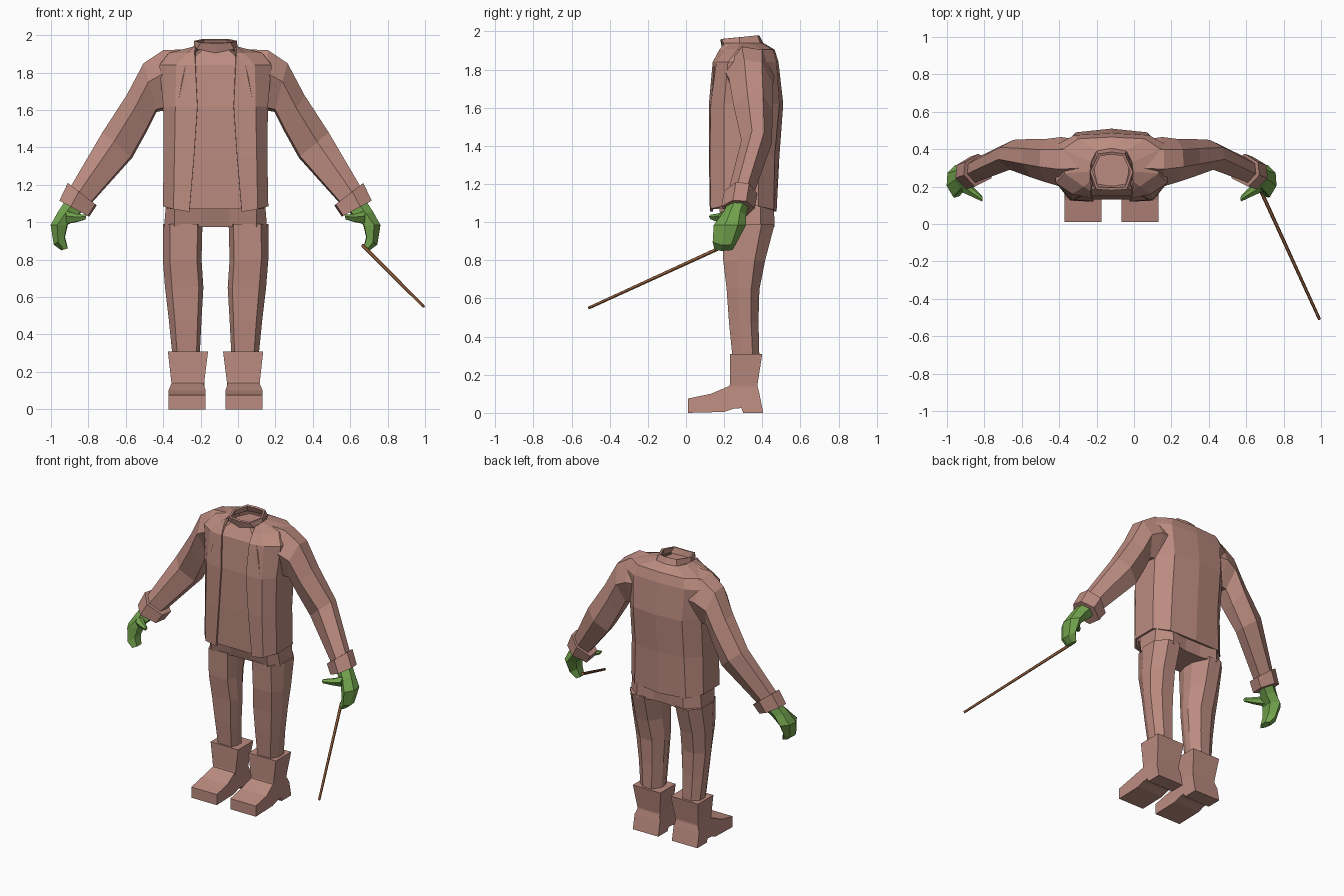
import bpy, bmesh, math
from mathutils import Vector

if "Cube" in bpy.data.objects:
    bpy.data.objects.remove(bpy.data.objects["Cube"])

CX = -0.12  # body centre line


def material(name, rgb):
    m = bpy.data.materials.new(name)
    m.diffuse_color = (*rgb, 1)
    m.use_nodes = True
    m.node_tree.nodes["Principled BSDF"].inputs["Base Color"].default_value = m.diffuse_color
    return m


CLOTH = material("dusty rose cloth", (0.50, 0.26, 0.215))
GREEN = material("leaf green skin", (0.17, 0.37, 0.075))
WOOD = material("brown wood", (0.38, 0.15, 0.06))


def loft(name, rings, mat, closed=True, mirror=True, thickness=0, merge=False):
    """Skin a list of point rings; closed rings get end caps."""
    bm = bmesh.new()
    rows = [[bm.verts.new(p) for p in r] for r in rings]
    n = len(rows[0])
    for a, b in zip(rows, rows[1:]):
        for i in range(n if closed else n - 1):
            j = (i + 1) % n
            bm.faces.new((a[i], a[j], b[j], b[i]))
    if closed:
        bm.faces.new(rows[0])
        bm.faces.new(rows[-1])
        bmesh.ops.recalc_face_normals(bm, faces=bm.faces)
    me = bpy.data.meshes.new(name)
    bm.to_mesh(me)
    bm.free()
    me.materials.append(mat)
    ob = bpy.data.objects.new(name, me)
    bpy.context.collection.objects.link(ob)
    if mirror:
        ob.location.x = CX
        m = ob.modifiers.new("mirror", 'MIRROR')
        m.use_mirror_merge = merge
        m.merge_threshold = 0.0005
    if thickness:
        s = ob.modifiers.new("thickness", 'SOLIDIFY')
        s.thickness = thickness
        s.offset = -1
    return ob


def level(z, pts):
    return [(x, y, z) for x, y in pts]


def limb_ring(top, bot, y0, y1, grow=0.0):
    """Six-sided section between an upper and a lower (x, z) point."""
    shape = [(1, .35), (.62, 0), (.05, .25), (0, .75), (.5, 1), (.95, .75)]
    out = []
    for t, s in shape:
        t = .5 + (t - .5) * (1 + grow)
        s = .5 + (s - .5) * (1 + grow)
        out.append((bot[0] + (top[0] - bot[0]) * t, y0 + (y1 - y0) * s,
                    bot[1] + (top[1] - bot[1]) * t))
    return out


# Open jacket, from front edge round to centre back
jacket = [
    level(1.07, [(.14, .125), (.225, .13), (.282, .20), (.282, .38), (.2, .46), (0, .475)]),
    level(1.35, [(.115, .12), (.22, .125), (.277, .20), (.277, .38), (.19, .465), (0, .49)]),
    level(1.62, [(.097, .12), (.215, .13), (.28, .20), (.28, .40), (.19, .49), (0, .51)]),
    level(1.84, [(.108, .14), (.21, .16), (.30, .22), (.30, .42), (.2, .475), (0, .485)]),
    level(1.905, [(.112, .175), (.15, .20), (.25, .27), (.26, .40), (.18, .455), (0, .465)]),
    level(1.94, [(.11, .205), (.115, .23), (.115, .28), (.11, .33), (.08, .39), (0, .405)]),
]
# Hem drops at the front edge and rises at the side
jacket[0] = [(x, y, z) for (x, y, _), z in
             zip(jacket[0], (1.055, 1.07, 1.085, 1.085, 1.065, 1.055))]
loft("jacket", jacket, CLOTH, closed=False, thickness=.015, merge=True)


# Shirt under the jacket
def shirt_ring(z, w, f, b):
    half = [(w * .8, f), (w, f + .07), (w, b - .08), (w * .6, b)]
    return level(z, half + [(-x, y) for x, y in reversed(half)])


shirt = loft("shirt", [shirt_ring(1.07, .26, .137, .45), shirt_ring(1.35, .255, .13, .46),
                       shirt_ring(1.62, .255, .13, .48), shirt_ring(1.84, .20, .15, .455),
                       shirt_ring(1.92, .09, .20, .38)], CLOTH, mirror=False)
shirt.location.x = CX

# Standing collar
loft("collar", [
    [(0, .19, 1.905), (.10, .205, 1.925), (.117, .28, 1.935), (.08, .39, 1.94), (0, .405, 1.94)],
    [(0, .18, 1.955), (.08, .185, 1.96), (.115, .28, 1.97), (.07, .375, 1.98), (0, .385, 1.98)],
], CLOTH, closed=False, thickness=.015, merge=True)

# Sleeves
loft("sleeve", [limb_ring(*a) for a in (
    ((.14, 1.925), (.20, 1.60), .22, .45),
    ((.28, 1.92), (.26, 1.60), .20, .465),
    ((.385, 1.85), (.315, 1.59), .225, .455),
    ((.475, 1.68), (.365, 1.49), .25, .455),
    ((.605, 1.48), (.445, 1.345), .29, .45),
    ((.775, 1.19), (.665, 1.10), .22, .355))], CLOTH)

# Cuffs
loft("cuff", [limb_ring(*a) for a in (
    ((.79, 1.21), (.635, 1.09), .20, .375),
    ((.835, 1.115), (.675, 1.03), .185, .36))], CLOTH)

# Hands with curled fingers
loft("hand", [limb_ring(*a) for a in (
    ((.80, 1.12), (.71, 1.06), .22, .33),
    ((.84, 1.06), (.75, 1.02), .19, .315),
    ((.882, .985), (.79, .985), .145, .315),
    ((.865, .88), (.805, .92), .14, .27),
    ((.825, .85), (.79, .86), .15, .245))], GREEN)
loft("thumb", [limb_ring(*a) for a in (
    ((.80, 1.06), (.80, .99), .17, .26),
    ((.745, 1.045), (.745, 1.00), .145, .205),
    ((.69, 1.04), (.695, 1.015), .12, .15))], GREEN)

# Hips and seat of the trousers
hips = loft("hips", [
    level(.975, [(.075, .21), (.22, .19), (.275, .25), (.275, .39), (.18, .465), (.06, .44),
                 (-.06, .44), (-.18, .465), (-.275, .39), (-.275, .25), (-.22, .19), (-.075, .21)]),
    level(1.10, [(.075, .17), (.22, .17), (.265, .23), (.265, .39), (.18, .46), (.06, .45),
                 (-.06, .45), (-.18, .46), (-.265, .39), (-.265, .23), (-.22, .17), (-.075, .17)]),
], CLOTH, mirror=False)
hips.location.x = CX


# Trouser legs
def leg_ring(z, x0, x1, f, b):
    w, d = x1 - x0, b - f
    return level(z, [(x0 + .12 * w, f), (x0 + .82 * w, f), (x1, f + .35 * d), (x1, f + .75 * d),
                     (x0 + .7 * w, b), (x0 + .25 * w, b), (x0, f + .6 * d), (x0, f + .3 * d)])


loft("trouser_leg", [leg_ring(.28, .085, .23, .245, .385), leg_ring(.48, .075, .25, .225, .38),
                     leg_ring(.65, .065, .27, .213, .385), leg_ring(.80, .075, .282, .195, .415),
                     leg_ring(.99, .07, .282, .19, .465)], CLOTH)

# Boot shafts, flaring towards the top
loft("boot_shaft", [level(z, [(a, f), (b, f), (b, k), (a, k)]) for z, a, b, f, k in (
    (.12, .06, .235, .225, .375), (.15, .06, .237, .23, .375),
    (.31, .04, .255, .23, .40))], CLOTH)

# Boot feet: side profile with a heel notch, extruded across
foot = [(.01, 0), (.01, .075), (.13, .10), (.225, .14), (.375, .14), (.385, .10), (.405, 0),
        (.30, 0), (.29, .025), (.25, .022), (.20, .005)]


def foot_side(x, inset):
    return [(x + (inset if z > .12 else 0), y, z) for y, z in foot]


loft("boot_foot", [foot_side(.053, .012), foot_side(.252, -.017)], CLOTH)

# Walking stick held in one hand
start, end = Vector((.668, .20, .875)), Vector((.992, -.51, .55))
side = (end - start).cross(Vector((0, 0, 1))).normalized()
up = side.cross((end - start).normalized())
ends = []
for c, r in ((start, .010), (end, .008)):
    ends.append([c + side * r * math.cos(a) + up * r * math.sin(a)
                 for a in (i * math.tau / 6 for i in range(6))])
loft("stick", ends, WOOD, mirror=False)
